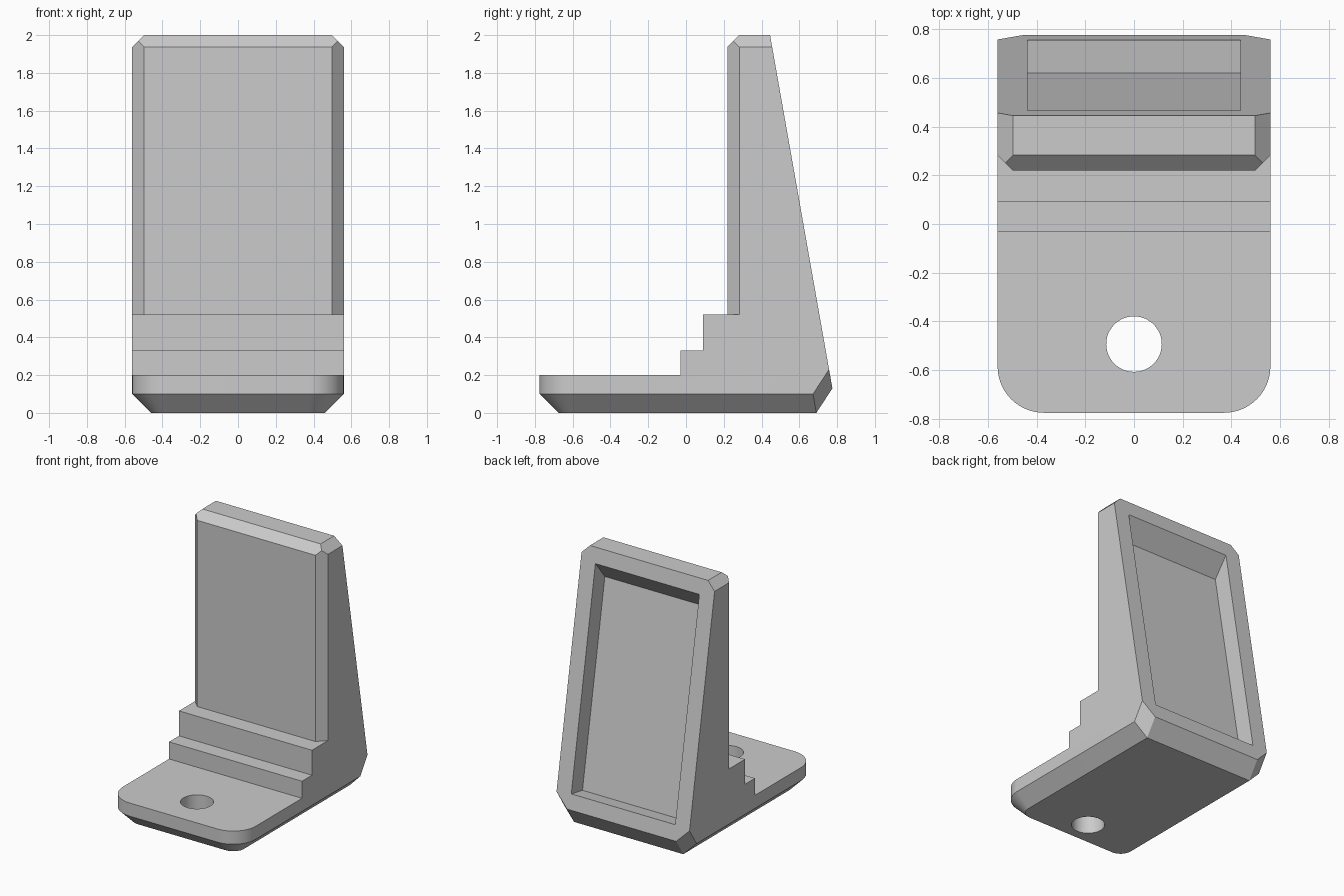
import bpy, bmesh
from math import sin, cos, pi, radians, hypot
from mathutils import Vector

cube = bpy.data.objects.get("Cube")
if cube:
    bpy.data.objects.remove(cube, do_unlink=True)

grey = bpy.data.materials.new("light grey")
grey.use_nodes = True
GREY = (0.6, 0.6, 0.6, 1)
grey.diffuse_color = GREY
grey.node_tree.nodes["Principled BSDF"].inputs["Base Color"].default_value = GREY

W, D, TOP = 0.56, 0.775, 2.0      # half width, half depth, height
CH = 0.1                          # chamfer of the foot
BEV = 0.0625                      # chamfer of the upright
TIP = 0.445                       # back edge of the top
K = (D - TIP) / (TOP - 0.13)      # lean of the back


def back(z):
    return TIP + K * (TOP - z)


def make(name, bm):
    bmesh.ops.recalc_face_normals(bm, faces=bm.faces)
    mesh = bpy.data.meshes.new(name)
    bm.to_mesh(mesh)
    bm.free()
    mesh.materials.append(grey)
    ob = bpy.data.objects.new(name, mesh)
    bpy.context.collection.objects.link(ob)
    return ob


def hull(name, points):
    """Convex solid around the points."""
    bm = bmesh.new()
    for p in points:
        bm.verts.new(p)
    res = bmesh.ops.convex_hull(bm, input=bm.verts)
    loose = {v for v in res["geom_interior"] if isinstance(v, bmesh.types.BMVert)}
    bmesh.ops.delete(bm, geom=list(loose), context='VERTS')
    bmesh.ops.dissolve_limit(bm, angle_limit=radians(0.5), verts=bm.verts, edges=bm.edges)
    return make(name, bm)


def prism(name, profile, offset):
    """Closed profile swept along the offset."""
    bm = bmesh.new()
    face = bm.faces.new([bm.verts.new(p) for p in profile])
    ext = bmesh.ops.extrude_face_region(bm, geom=[face])["geom"]
    moved = [g for g in ext if isinstance(g, bmesh.types.BMVert)]
    bmesh.ops.translate(bm, verts=moved, vec=offset)
    return make(name, bm)


def cut(body, cutter):
    cutter.hide_render = True
    mod = body.modifiers.new("cut", 'BOOLEAN')
    mod.operation, mod.solver, mod.object = 'DIFFERENCE', 'EXACT', cutter
    bpy.context.view_layer.objects.active = body
    bpy.ops.object.modifier_apply(modifier=mod.name)
    bpy.data.objects.remove(cutter, do_unlink=True)


# Outer envelope: rounded front, chamfered foot, leaning back, clipped top corners
R, STEPS = 0.19, 14
pts = []
for s in (-1, 1):
    for i in range(STEPS + 1):
        a = pi / 2 * i / STEPS
        for r, z in ((R - CH, 0), (R, CH), (R, TOP - BEV)):
            pts.append((s * (W - R + r * cos(a)), -D + R - r * sin(a), z))
    pts += [(s * (W - CH), 0.69, 0), (s * W, 0.69 - K * CH, CH),
            (s * W, back(0.23), 0.23), (s * (W - CH), D, 0.13),
            (s * W, back(TOP - BEV), TOP - BEV), (s * (W - BEV), TIP, TOP),
            (s * (W - BEV), -D + R, TOP)]
body = hull("stepped_stand", pts)

# Clear the space above the foot, leaving two steps and the upright
FRONT, SHELF = 0.22, 0.52
steps = [(-1, 0.2), (-0.03, 0.2), (-0.03, 0.33), (0.09, 0.33), (0.09, SHELF),
         (FRONT, SHELF), (FRONT, TOP - BEV), (FRONT + 0.2, TOP - BEV + 0.2), (-1, 2.2)]
cut(body, prism("step_cutter", [(-1, y, z) for y, z in steps], (2, 0, 0)))

# Chamfer the front corners of the upright
for s in (-1, 1):
    x = W - BEV
    tri = [(s * (x - 0.06), FRONT - 0.06, SHELF), (s * (x + 0.2), FRONT + 0.2, SHELF),
           (s * (x + 0.2), FRONT - 0.06, SHELF)]
    cut(body, prism("corner_cutter", tri, (0, 0, 1.7)))

# Recess in the back, with a sloping upper wall
n = hypot(1, K)
low = Vector((0, 0.755, TOP - (0.755 - TIP) / K))
up, inward = Vector((0, -K, 1)) / n, Vector((0, -1, -K)) / n
LEN, DEEP, SLANT, OUT = 1.668, 0.137, 0.12, 0.05
corners = [(0, DEEP), (0, -OUT), (LEN - SLANT, DEEP), (LEN + OUT * SLANT / DEEP, -OUT)]
cut(body, hull("recess_cutter", [low + up * u + inward * w + Vector((s * 0.4375, 0, 0))
                                 for u, w in corners for s in (-1, 1)]))

# Screw hole through the foot
ring = [(0.114 * cos(2 * pi * i / 48), -0.493 + 0.114 * sin(2 * pi * i / 48), -0.1)
        for i in range(48)]
cut(body, prism("hole_cutter", ring, (0, 0, 0.5)))

# Smooth the curves, keep the edges sharp
bpy.ops.object.select_all(action='DESELECT')
body.select_set(True)
bpy.context.view_layer.objects.active = body
bpy.ops.object.shade_smooth_by_angle(angle=radians(20))
